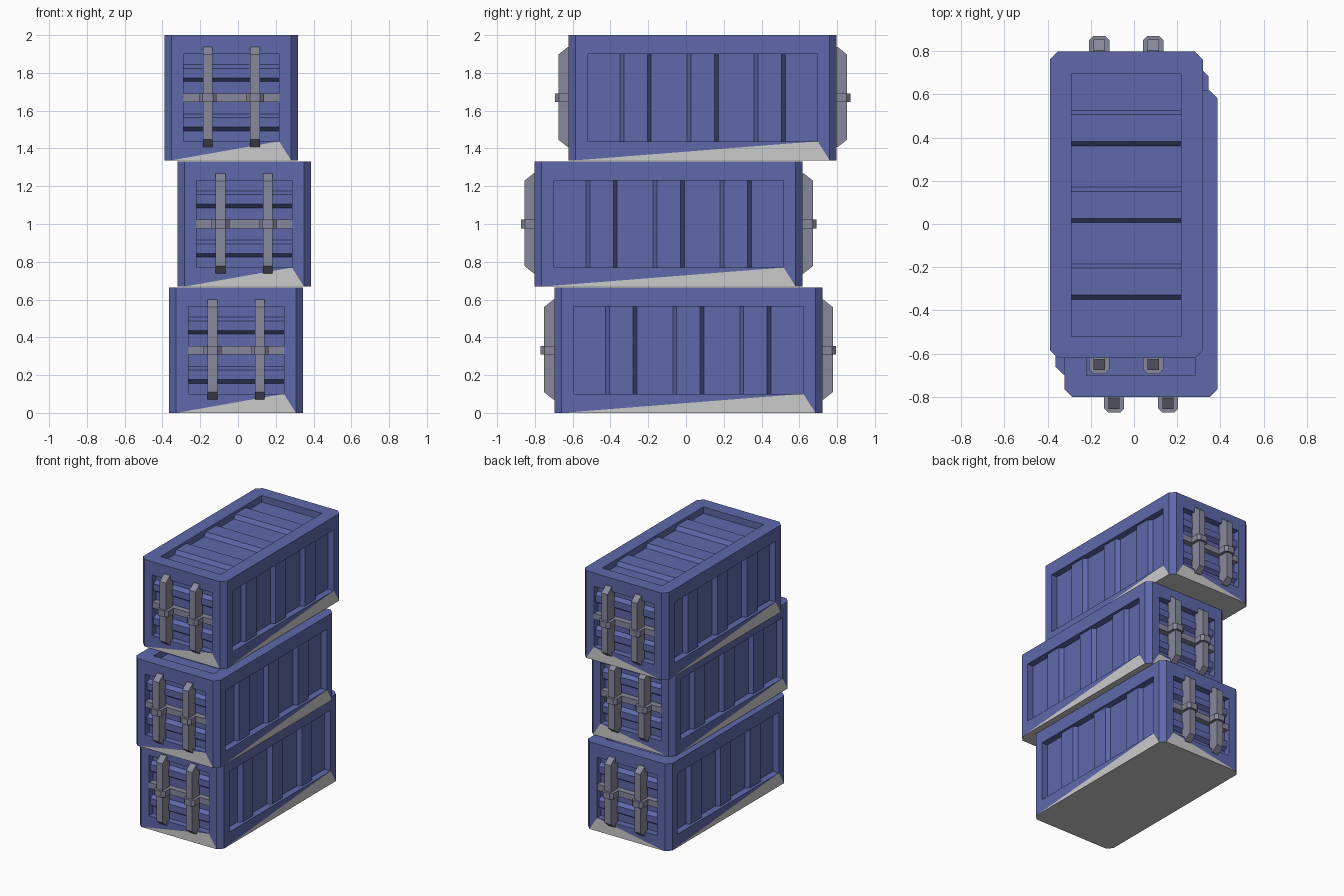
import bpy, bmesh
from mathutils import Vector as V

if "Cube" in bpy.data.objects:
    bpy.data.objects.remove(bpy.data.objects["Cube"])

HX, HY, H = 0.354, 0.7095, 0.663       # container half width, half length, height
C, M = 0.037, 0.101                    # corner chamfer, frame width
DEEP, RIDGE, SLOPE = -0.05, -0.02, 0.02


def material(name, rgb):
    m = bpy.data.materials.new(name)
    m.diffuse_color = (*rgb, 1)
    m.use_nodes = True
    m.node_tree.nodes["Principled BSDF"].inputs["Base Color"].default_value = m.diffuse_color
    return m


blue = material("blue_paint", (0.115, 0.14, 0.41))
steel = material("steel", (0.24, 0.25, 0.33))
grey = material("bare_grey", (0.72, 0.72, 0.72))


def face(bm, pts, mat=0):
    bm.faces.new([bm.verts.new(p) for p in pts]).material_index = mat


def finish(bm, name, mats):
    bmesh.ops.remove_doubles(bm, verts=bm.verts, dist=1e-5)
    bmesh.ops.recalc_face_normals(bm, faces=bm.faces)
    mesh = bpy.data.meshes.new(name)
    bm.to_mesh(mesh)
    bm.free()
    for m in mats:
        mesh.materials.append(m)
    return mesh


def corrugated_panel(bm, o, u, v, n, hu, hv, ridges, width):
    """Recess with straight walls and a ridged floor; ridges run along v."""
    P = lambda a, b, d: o + u * a + v * b + n * d
    prof = [(-hu, DEEP)]
    for c in ridges:
        a, b = c - width / 2, c + width / 2
        prof += [(a, DEEP), (a + SLOPE, RIDGE), (b - SLOPE, RIDGE), (b, DEEP)]
    prof.append((hu, DEEP))
    for (a, d), (b, e) in zip(prof, prof[1:]):
        face(bm, [P(a, -hv, d), P(b, -hv, e), P(b, hv, e), P(a, hv, d)])
    for s in (-1, 1):
        face(bm, [P(s * hu, -hv, 0), P(s * hu, hv, 0), P(s * hu, hv, DEEP), P(s * hu, -hv, DEEP)])
        face(bm, [P(-hu, s * hv, 0)] + [P(a, s * hv, d) for a, d in prof] + [P(hu, s * hv, 0)])


def side_frame(bm, o, h, a, ia, peak):
    """Flat border around a wall panel; one bottom triangle is bare grey."""
    z, b, ib = V((0, 0, 1)), H / 2, H / 2 - M
    q = lambda x, y: o + h * x + z * y
    for s in (-1, 1):
        face(bm, [q(s * a, -b), q(s * a, b), q(s * ia, ib), q(s * ia, -ib)])
    face(bm, [q(-a, b), q(a, b), q(ia, ib), q(-ia, ib)])
    face(bm, [q(-a, -b), q(a, -b), q(peak * ia, -ib)], 1)
    face(bm, [q(-peak * a, -b), q(peak * ia, -ib), q(-peak * ia, -ib)])


def container_shell():
    bm = bmesh.new()
    X, Y, Z = V((1, 0, 0)), V((0, 1, 0)), V((0, 0, 1))
    mid = Z * H / 2
    ix, iy, iz = HX - M, HY - M, H / 2 - M
    for s in (-1, 1):
        # long sides with three upright ridges
        side_frame(bm, mid + X * HX * s, Y, HY - C, iy, s)
        corrugated_panel(bm, mid + X * HX * s, Y, Z, X * s, iy, iz, (-0.355, 0, 0.355), 0.165)
        # ends with two level ridges
        side_frame(bm, mid + Y * HY * s, X, HX - C, ix, 1)
        corrugated_panel(bm, mid + Y * HY * s, Z, X, Y * s, iz, ix, (-0.13, 0.13), 0.09)
        # roof border
        face(bm, [(s * HX, C - HY, H), (s * HX, HY - C, H), (s * ix, iy, H), (s * ix, -iy, H)])
        face(bm, [(C - HX, s * HY, H), (HX - C, s * HY, H), (ix, s * iy, H), (-ix, s * iy, H)])
        # chamfered corner posts
        for t in (-1, 1):
            a, b = (s * HX, t * (HY - C)), (s * (HX - C), t * HY)
            face(bm, [(*a, 0), (*b, 0), (*b, H), (*a, H)])
            face(bm, [(*a, H), (*b, H), (s * ix, t * iy, H)])
    corrugated_panel(bm, Z * H, Y, X, Z, iy, ix, (-0.355, 0, 0.355), 0.165)
    # underside
    face(bm, [(HX, C - HY, 0), (HX, HY - C, 0), (HX - C, HY, 0), (C - HX, HY, 0),
              (-HX, HY - C, 0), (-HX, C - HY, 0), (C - HX, -HY, 0), (HX - C, -HY, 0)], 1)
    return finish(bm, "container", [blue, grey])


def prism(name, pts, place, lo, hi):
    """Extrude a closed profile between lo and hi; place maps (a, b, t) to xyz."""
    bm = bmesh.new()
    for t in (lo, hi):
        face(bm, [place(a, b, t) for a, b in pts])
    for (a, b), (c, d) in zip(pts, pts[1:] + pts[:1]):
        face(bm, [place(a, b, lo), place(c, d, lo), place(c, d, hi), place(a, b, hi)])
    return finish(bm, name, [steel])


parts = [("container", container_shell())]
ZM = H / 2
for s, end in ((-1, "front"), (1, "back")):
    # upright locking bars, tapered top and bottom
    bar = [(-0.03, 0.07), (0.005, 0.07), (0.055, 0.11), (0.055, 0.56), (0.005, 0.60), (-0.03, 0.60)]
    # collars clamping the bars to the cross bar
    collar = [(-0.047, -0.04), (-0.047, 0.052), (-0.027, 0.072),
              (0.027, 0.072), (0.047, 0.052), (0.047, -0.04)]
    for x in (-0.125, 0.125):
        parts.append((end + "_locking_bar", prism(
            "locking_bar", bar, lambda a, b, t: (t, s * (HY + a), b), x - 0.026, x + 0.026)))
        parts.append((end + "_bar_collar", prism(
            "bar_collar", collar, lambda a, b, t: (x + a, s * (HY + b), t), ZM - 0.023, ZM + 0.023)))
    # cross bar inside the door recess
    cross = [(-0.05, ZM - 0.023), (-0.005, ZM - 0.023), (-0.005, ZM + 0.023), (-0.05, ZM + 0.023)]
    parts.append((end + "_cross_bar", prism(
        "cross_bar", cross, lambda a, b, t: (t, s * (HY + a), b), M - HX, HX - M)))

# three containers stacked with slight offsets
for level, (x, y) in enumerate([(-0.01, 0.0125), (0.0325, -0.0915), (-0.0355, 0.0885)]):
    for name, mesh in parts:
        ob = bpy.data.objects.new(name, mesh)
        ob.location = (x, y, level * 0.6685)
        bpy.context.collection.objects.link(ob)
